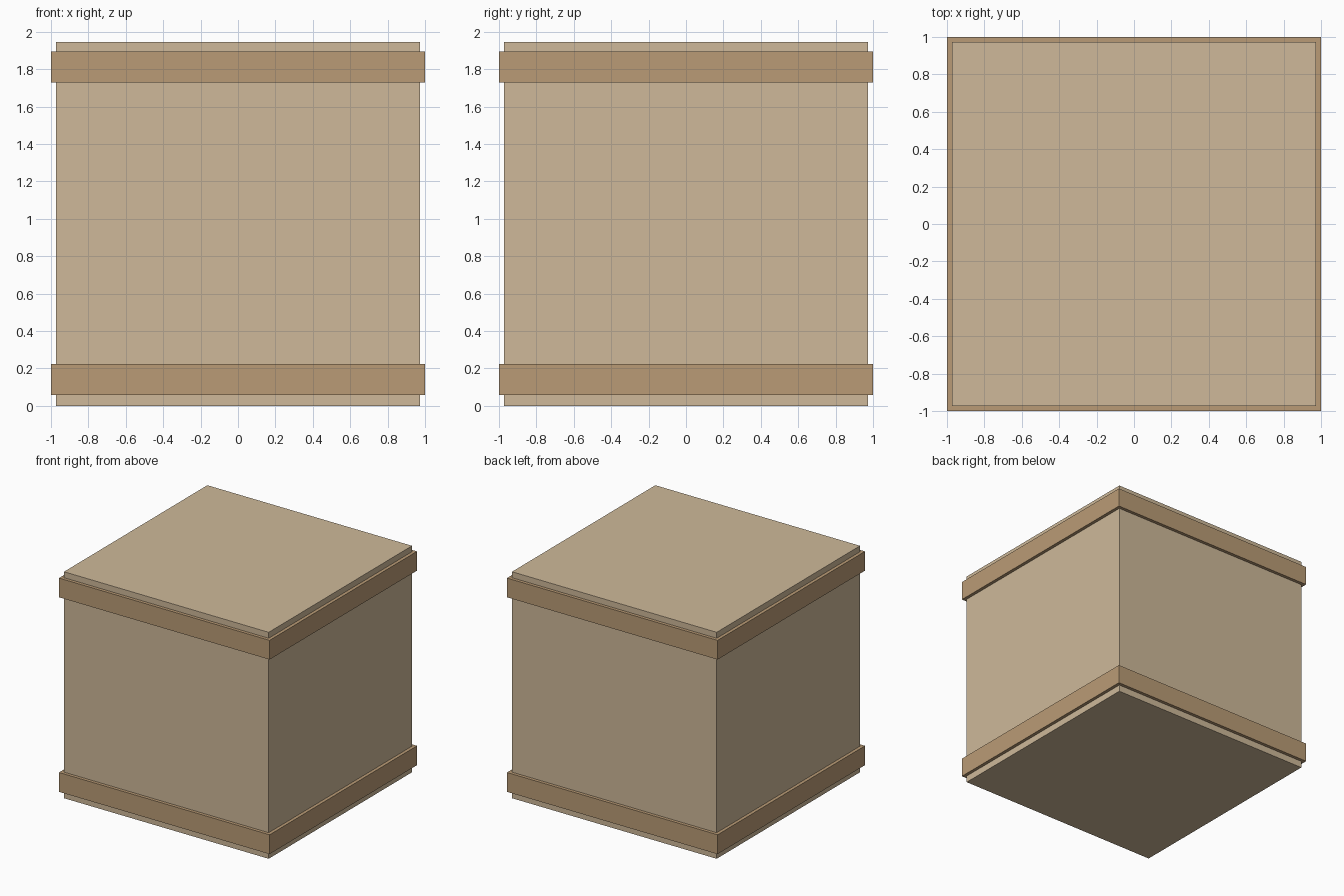
import bpy, bmesh

if "Cube" in bpy.data.objects:
    bpy.data.objects.remove(bpy.data.objects["Cube"])

BODY = 0.972   # half width of the box
BAND = 1.0     # half width of the bands


def material(name, colour):
    mat = bpy.data.materials.new(name)
    mat.diffuse_color = (*colour, 1)
    mat.use_nodes = True
    mat.node_tree.nodes["Principled BSDF"].inputs["Base Color"].default_value = mat.diffuse_color
    return mat


def finish(name, bm, mat):
    bmesh.ops.recalc_face_normals(bm, faces=bm.faces)
    mesh = bpy.data.meshes.new(name)
    bm.to_mesh(mesh)
    bm.free()
    mesh.materials.append(mat)
    obj = bpy.data.objects.new(name, mesh)
    bpy.context.collection.objects.link(obj)
    return obj


def square(bm, half, z):
    return [bm.verts.new((x * half, y * half, z))
            for x, y in ((-1, -1), (1, -1), (1, 1), (-1, 1))]


def band(name, z0, z1, mat):
    """Square hoop wrapped around the box, its inner side sunk slightly in."""
    bm = bmesh.new()
    inner = BODY - 0.01
    loops = [square(bm, h, z) for h, z in
             ((BAND, z0), (BAND, z1), (inner, z1), (inner, z0))]
    for a, b in zip(loops, loops[1:] + loops[:1]):
        for i in range(4):
            j = (i + 1) % 4
            bm.faces.new((a[i], a[j], b[j], b[i]))
    return finish(name, bm, mat)


light_wood = material("light_wood", (0.62, 0.485, 0.32))
dark_wood = material("dark_wood", (0.49, 0.33, 0.18))

# Main box
bm = bmesh.new()
bmesh.ops.create_cube(bm, size=2 * BODY)
bmesh.ops.translate(bm, verts=bm.verts, vec=(0, 0, BODY))
finish("box_body", bm, light_wood)

# Bands around the bottom and top
band("lower_band", 0.058, 0.224, dark_wood)
band("upper_band", 1.728, 1.893, dark_wood)
